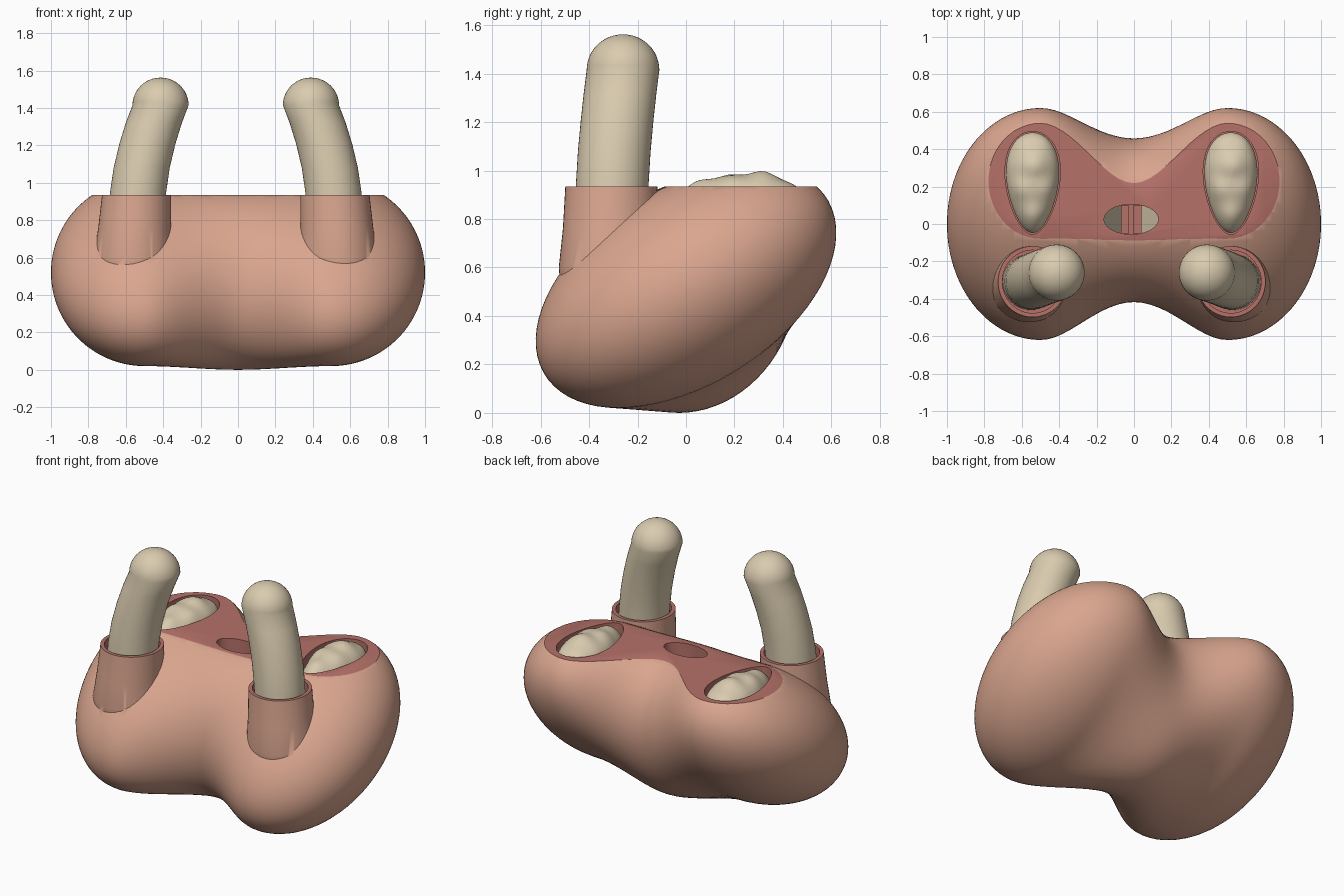
import bpy
import bmesh
from math import sin, cos, pi, sqrt, radians
from mathutils import Vector

if "Cube" in bpy.data.objects:
    bpy.data.objects.remove(bpy.data.objects["Cube"], do_unlink=True)

CUT = 0.935      # height of the flat cut
OFF = -0.012     # slight sideways shift of the inner parts


def material(name, rgb):
    m = bpy.data.materials.new(name)
    m.use_nodes = True
    m.diffuse_color = (*rgb, 1)
    m.node_tree.nodes["Principled BSDF"].inputs["Base Color"].default_value = (*rgb, 1)
    return m


skin = material("skin", (0.70, 0.38, 0.275))
flesh = material("red flesh", (0.46, 0.165, 0.14))
bone = material("pale bone", (0.70, 0.60, 0.43))


def loft(name, rings, mats, index=0):
    """Skin a list of equal-length point rings and cap both ends."""
    bm = bmesh.new()
    rows = [[bm.verts.new(p) for p in ring] for ring in rings]
    n = len(rows[0])
    for a, b in zip(rows, rows[1:]):
        for i in range(n):
            j = (i + 1) % n
            bm.faces.new((a[i], a[j], b[j], b[i]))
    bm.faces.new(rows[0])
    bm.faces.new(rows[-1])
    bmesh.ops.recalc_face_normals(bm, faces=bm.faces)
    for f in bm.faces:
        f.material_index = index
    me = bpy.data.meshes.new(name)
    bm.to_mesh(me)
    bm.free()
    for m in mats:
        me.materials.append(m)
    ob = bpy.data.objects.new(name, me)
    bpy.context.collection.objects.link(ob)
    return ob


def activate(ob):
    bpy.ops.object.select_all(action='DESELECT')
    ob.select_set(True)
    bpy.context.view_layer.objects.active = ob


def smooth(ob, angle=35):
    activate(ob)
    bpy.ops.object.shade_smooth_by_angle(angle=radians(angle))


def boolean(ob, tool, operation):
    mod = ob.modifiers.new("cut", 'BOOLEAN')
    mod.operation = operation
    mod.solver = 'EXACT'
    mod.object = tool
    activate(ob)
    bpy.ops.object.modifier_apply(modifier=mod.name)
    bpy.data.objects.remove(tool, do_unlink=True)


def oval(x, y, z, rx, ry, n=48):
    return [Vector((x + rx * cos(2 * pi * i / n), y + ry * sin(2 * pi * i / n), z)) for i in range(n)]


def teardrop(x, y, z, rx, ry, n=48):
    """Oval that narrows towards the front."""
    pts = []
    for i in range(n):
        t = 2 * pi * i / n
        pts.append(Vector((x + rx * cos(t) * (0.85 + 0.2 * sin(t)), y + ry * sin(t), z)))
    return pts


def mix(a, b, t):
    return a + (b - a) * t


# Body: sheared oval sections swept sideways through two lobes
def body_ring(x, n=72):
    t = min(abs(x) / 0.5, 1)
    t = t * t * (3 - 2 * t)
    s = max(0.01, sqrt(max(0, 1 - (max(abs(x) - 0.5, 0) / 0.5) ** 2)))
    w, h = mix(0.435, 0.555, t) * s, mix(0.483, 0.50, t) * s
    shear, cy, cz = mix(0.1, 0.554, t), mix(0.02, 0, t), mix(0.483, 0.52, t)
    ring = []
    for i in range(n):
        a = 2 * pi * i / n
        ring.append(Vector((x, cy + w * cos(a) + shear * h * sin(a), cz + h * sin(a))))
    return ring


pair = [skin, flesh]
steps = 72
body = loft("body", [body_ring(sin((2 * i / steps - 1) * pi / 2)) for i in range(steps + 1)], pair)

# Sleeves rising from the front of each lobe
for s in (-1, 1):
    sleeve = loft("sleeve", [
        oval(s * 0.55 + OFF, -0.31, 0.42, 0.20, 0.20),
        oval(s * 0.55 + OFF, -0.32, 0.60, 0.208, 0.205),
        oval(s * 0.54 + OFF, -0.312, 0.76, 0.195, 0.196),
        oval(s * 0.53 + OFF, -0.308, CUT, 0.185, 0.19),
        oval(s * 0.53 + OFF, -0.308, 1.05, 0.185, 0.19)], pair)
    boolean(body, sleeve, 'UNION')

# Flat cut across the top
boolean(body, loft("top_cutter", [oval(0, 0, CUT, 2, 2), oval(0, 0, 1.5, 2, 2)], pair, 1), 'DIFFERENCE')

# Sockets for the rods, lobe bones and the central opening
for s in (-1, 1):
    x = s * 0.53 + OFF
    boolean(body, loft("rod_bore", [oval(x, -0.308, z, 0.162, 0.168) for z in (0.66, 1.1)], pair, 1), 'DIFFERENCE')
    boolean(body, loft("lobe_bore", [teardrop(x, 0.22, z, 0.17, 0.275) for z in (0.82, 1.1)], pair, 1), 'DIFFERENCE')
boolean(body, loft("center_bore", [oval(-0.015, 0.025, z, 0.145, 0.08) for z in (0.66, 1.1)], pair, 1), 'DIFFERENCE')
smooth(body)


# Leaning bone rods with round tips
def rod_rings(s):
    path = [(0.54, -0.31, 0.64), (0.53, -0.307, 0.85), (0.522, -0.304, 0.95), (0.503, -0.296, 1.08),
            (0.472, -0.284, 1.21), (0.438, -0.272, 1.32), (0.402, -0.26, 1.415)]
    rings = [oval(s * x + OFF, y, z, 0.15, 0.15) for x, y, z in path]
    x, y, z = path[-1]
    for k in range(1, 13):
        a = k / 12 * radians(89)
        rings.append(oval(s * x + OFF, y, z + 0.147 * sin(a), 0.15 * cos(a), 0.15 * cos(a)))
    return rings


# Lumpy bone ends showing in the lobes
def lobe_rings(s):
    rings = [teardrop(s * 0.53 + OFF, 0.22, 0.80, 0.163, 0.268)]
    for k in range(17):
        a = k / 16 * radians(89)
        ring = teardrop(s * 0.53 + OFF, 0.22 + 0.03 * sin(a), 0, 0.163 * cos(a), 0.268 * cos(a))
        for p in ring:
            lump = 0.008 * sin(21 * p.y + 1) * cos(30 * (p.x - s * 0.53)) + 0.005 * sin(44 * p.y)
            p.z = 0.86 + 0.13 * sin(a) + lump * sin(a)
        rings.append(ring)
    return rings


for s, side in ((-1, "right"), (1, "left")):
    smooth(loft(side + "_rod", rod_rings(s), [bone]))
    smooth(loft(side + "_lobe_bone", lobe_rings(s), [bone]), 60)


# Sloping bone plates and red dividers inside the central opening
def block(name, center, size, mat, tilt=0):
    bpy.ops.mesh.primitive_cube_add(size=1, location=center, rotation=(0, tilt, 0))
    ob = bpy.context.object
    ob.name = name
    ob.scale = size
    ob.data.materials.append(mat)


for s, side in ((-1, "right"), (1, "left")):
    block(side + "_inner_bone", (s * 0.105 - 0.015, 0.025, 0.77), (0.02, 0.15, 0.2), bone, s * radians(30))
    block(side + "_divider", (s * 0.033 - 0.015, 0.025, 0.75), (0.045, 0.15, 0.18), flesh)
